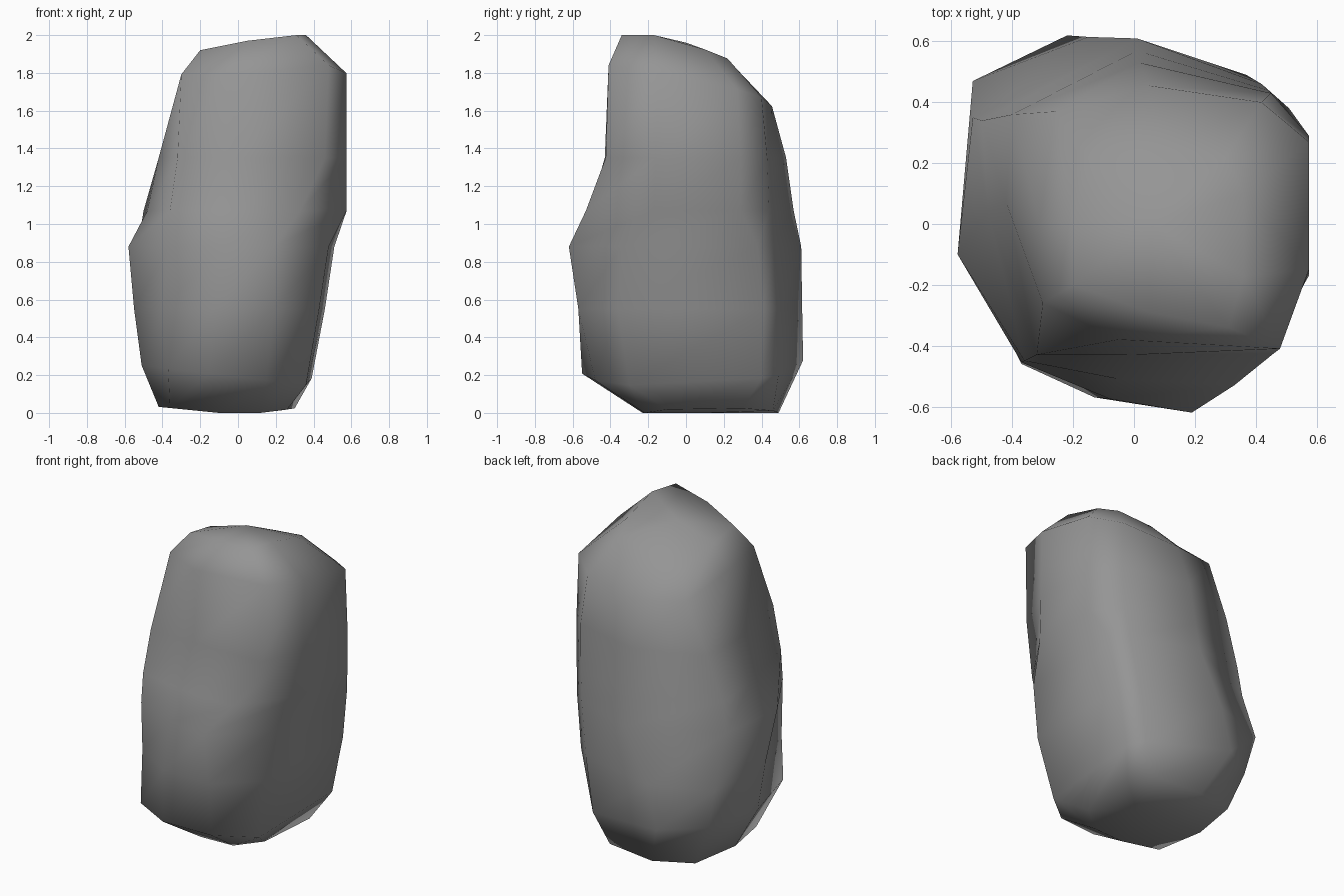
import bpy, bmesh, math

if "Cube" in bpy.data.objects:
    bpy.data.objects.remove(bpy.data.objects["Cube"])

# Cross-sections from bottom to top, counter-clockwise from the front left corner:
# front left, front, front right, right x2, back right, back, back left, left
RINGS = [
    [(-.36, -.2), (-.1, -.23), (.12, -.22), (.26, -.1), (.3, .3), (.22, .46), (-.1, .49), (-.36, .42), (-.42, .1)],
    [(-.37, -.46), (-.15, -.55), (.15, -.48), (.36, -.3), (.39, .40), (.32, .49), (-.22, .62), (-.47, .44), (-.51, 0)],
    [(-.40, -.40), (-.13, -.57), (.19, -.57), (.43, -.36), (.46, .41), (.37, .49), (-.15, .615), (-.53, .47), (-.55, -.02)],
    [(-.37, -.455), (-.08, -.575), (.19, -.62), (.48, -.34), (.51, .38), (.42, .46), (.01, .61), (-.53, .35), (-.58, -.1)],
    [(-.36, -.45), (-.05, -.51), (.33, -.53), (.575, -.17), (.575, .29), (.44, .44), (.01, .57), (-.50, .34), (-.48, .04)],
    [(-.32, -.43), (0, -.43), (.46, -.425), (.575, -.16), (.575, .29), (.45, .43), (.02, .53), (-.40, .36), (-.42, .07)],
    [(-.30, -.26), (-.05, -.38), (.48, -.41), (.575, -.15), (.575, .27), (.42, .40), (.05, .455), (-.26, .37), (-.31, 0)],
    [(-.2, -.2), (.05, -.29), (.31, -.34), (.36, -.17), (.36, .1), (.3, .22), (.08, .25), (-.15, .22), (-.2, 0)],
]
# Height of each cross-section: the ends are tilted
HEIGHTS = [
    lambda x, y: .1 * max(0, -x - .1) + .15 * max(0, x - .14),
    lambda x, y: .19 - .12 * x + .1 * max(0, y),
    lambda x, y: .55,
    lambda x, y: .88,
    lambda x, y: 1.07,
    lambda x, y: 1.35,
    lambda x, y: 1.71 - .2 * y + .1 * abs(x),
    lambda x, y: min(2, 1.96 + .2 * x) - .4 * max(0, y + .09),
]

# Boulder: loft through the cross-sections
bm = bmesh.new()
loops = [[bm.verts.new((x, y, h(x, y))) for x, y in ring] for ring, h in zip(RINGS, HEIGHTS)]
for low, high in zip(loops, loops[1:]):
    for i in range(len(low)):
        j = (i + 1) % len(low)
        bm.faces.new((low[i], low[j], high[j], high[i]))
for loop, z in ((loops[0], 0.0), (loops[-1], 1.96)):
    centre = bm.verts.new((.06, 0 if z else .1, z))
    for i in range(len(loop)):
        bm.faces.new((loop[i], loop[(i + 1) % len(loop)], centre))
bmesh.ops.recalc_face_normals(bm, faces=bm.faces)
mesh = bpy.data.meshes.new("boulder")
bm.to_mesh(mesh)
bm.free()
boulder = bpy.data.objects.new("boulder", mesh)
bpy.context.collection.objects.link(boulder)

# Stone colour and soft shading
stone = bpy.data.materials.new("grey stone")
stone.diffuse_color = (.3, .3, .3, 1)
stone.use_nodes = True
stone.node_tree.nodes["Principled BSDF"].inputs["Base Color"].default_value = stone.diffuse_color
mesh.materials.append(stone)
bpy.context.view_layer.objects.active = boulder
boulder.select_set(True)
bpy.ops.object.shade_smooth_by_angle(angle=math.radians(75))
